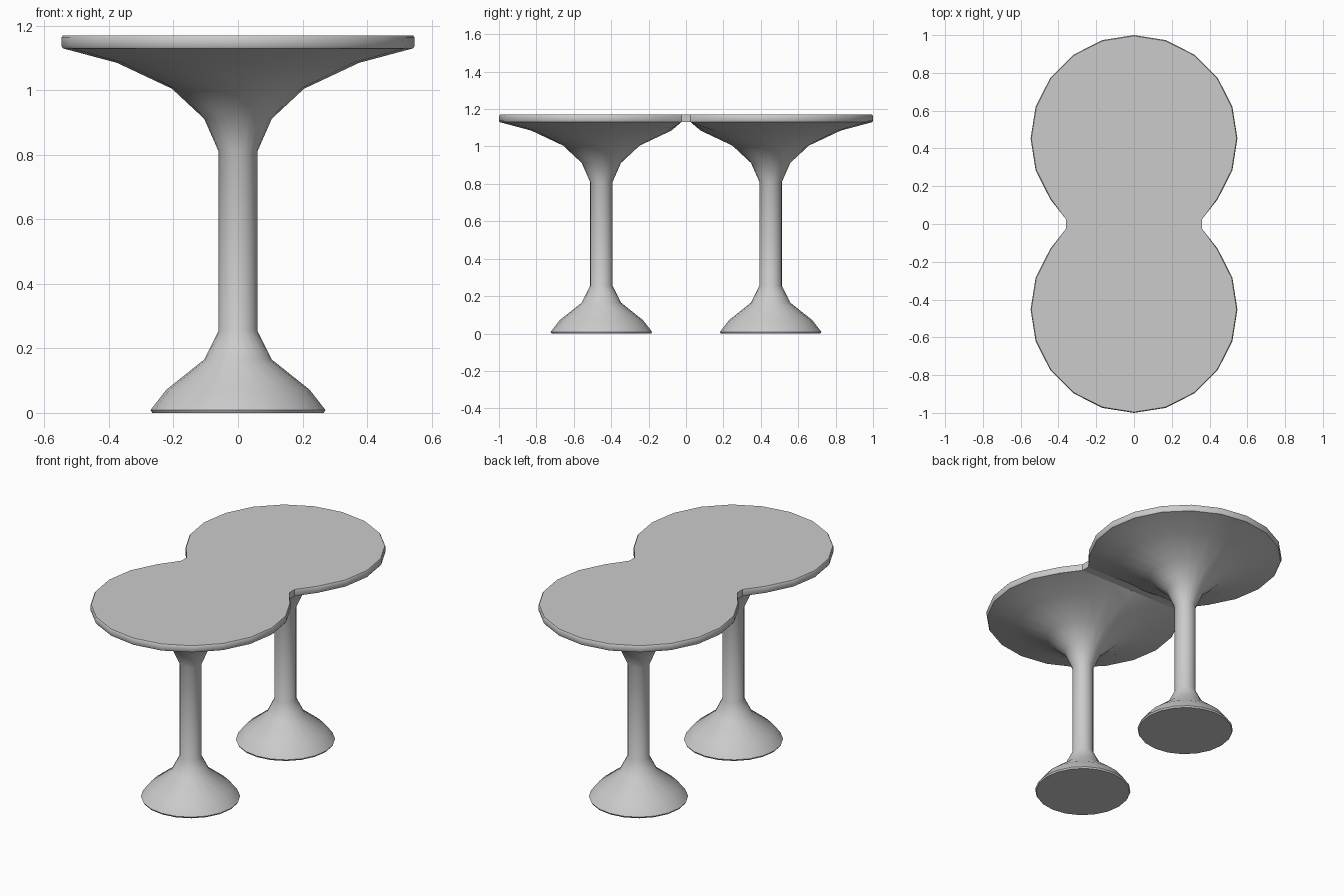
import bpy, bmesh
from math import sin, cos, pi

if "Cube" in bpy.data.objects:
    bpy.data.objects.remove(bpy.data.objects["Cube"])

SIDES = 20
CY = 0.4525      # lobe centre distance from the middle
GAP = 0.025      # half width of the neck joining the two lobes


def ring_point(k, r):
    """Point k of a lobe ring, counted from the outer end; flattened at the neck."""
    a = 2 * pi * k / SIDES
    x, y = r * sin(a), CY + r * cos(a)
    if y < GAP:
        if abs(x) > 0.25:
            x = 0.36 if x > 0 else -0.36
        y = GAP
    return x, y


def finish(name, bm):
    bmesh.ops.recalc_face_normals(bm, faces=bm.faces)
    me = bpy.data.meshes.new(name)
    bm.to_mesh(me)
    bm.free()
    ob = bpy.data.objects.new(name, me)
    bpy.context.collection.objects.link(ob)
    bpy.ops.object.select_all(action='DESELECT')
    bpy.context.view_layer.objects.active = ob
    ob.select_set(True)
    bpy.ops.object.shade_smooth_by_angle(angle=pi / 5)
    return ob


def bridge(bm, rings):
    for a, b in zip(rings, rings[1:]):
        n = len(a)
        for i in range(n):
            j = (i + 1) % n
            bm.faces.new((a[i], a[j], b[j], b[i]))


# Trumpet pedestals: flared foot, slim stem, wide bowl under the top
PROFILE = [(0.266, 0), (0.271, 0.009), (0.222, 0.072), (0.105, 0.165), (0.06, 0.255),
           (0.06, 0.81), (0.105, 0.912), (0.205, 1.005), (0.375, 1.085), (0.543, 1.13)]


def pedestal(name, side):
    bm = bmesh.new()
    rings = []
    for r, z in PROFILE:
        pts = [ring_point(k, r) for k in range(SIDES)]
        rings.append([bm.verts.new((side * x, side * y, z)) for x, y in pts])
    bridge(bm, rings)
    bm.faces.new(rings[0])
    finish(name, bm)


pedestal("back_pedestal", 1)
pedestal("front_pedestal", -1)

# Figure-eight table top with softened edges
bm = bmesh.new()
rings = []
for r, z in [(0.543, 1.13), (0.5475, 1.137), (0.5475, 1.163), (0.543, 1.17)]:
    lobe = [ring_point(k, r) for k in range(-8, 9)]
    outline = lobe + [(-x, -y) for x, y in lobe]
    rings.append([bm.verts.new((x, y, z)) for x, y in outline])
bridge(bm, rings)
bm.faces.new(rings[-1])
# Underside of the neck between the bowls
bm.faces.new([rings[0][i] for i in (16, 17, 33, 0)])
finish("table_top", bm)
